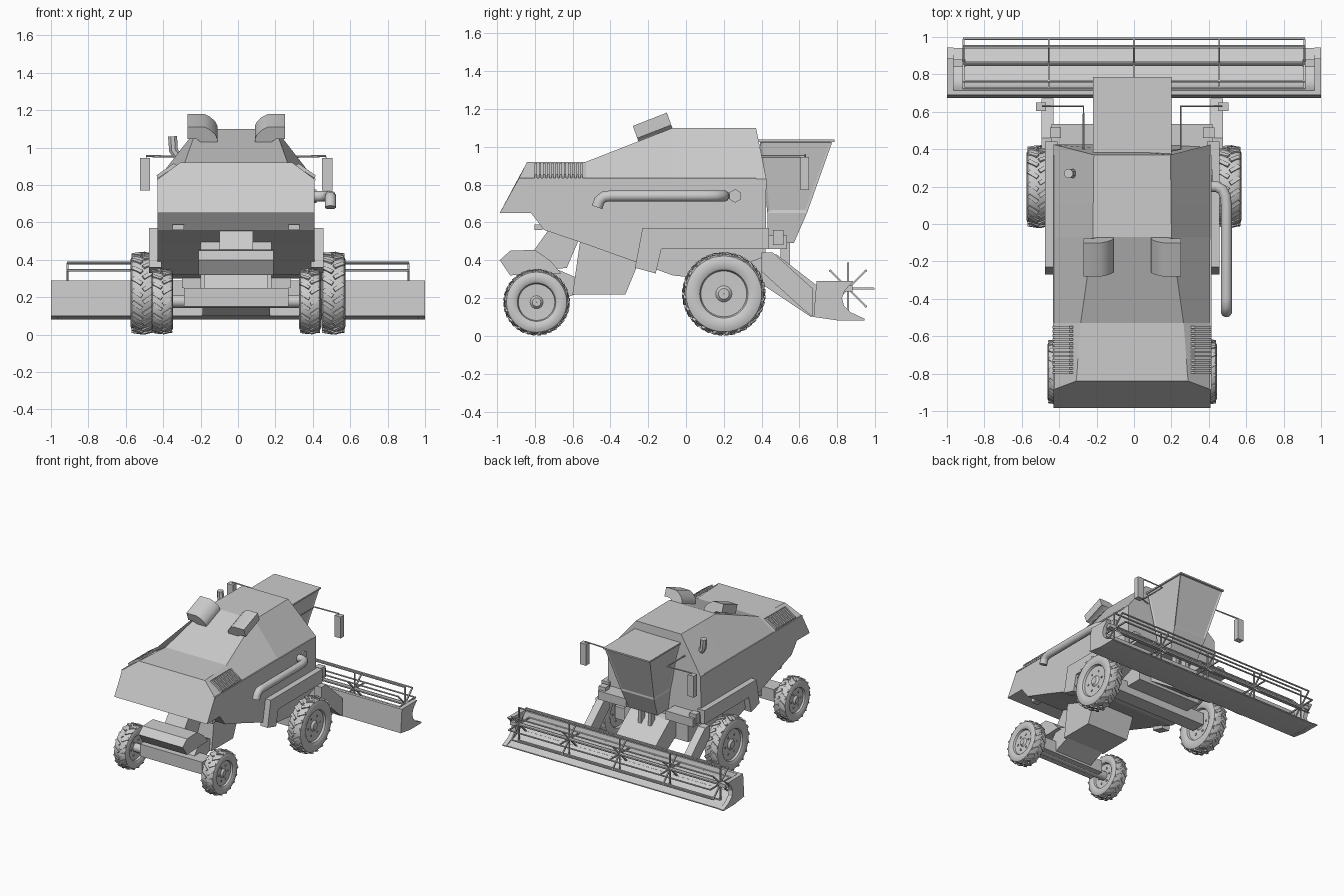
import bpy, bmesh, math
from mathutils import Vector, Matrix

if "Cube" in bpy.data.objects:
    bpy.data.objects.remove(bpy.data.objects["Cube"])


def make(name, verts, faces, smooth=None):
    me = bpy.data.meshes.new(name)
    me.from_pydata([tuple(v) for v in verts], [], faces)
    bm = bmesh.new()
    bm.from_mesh(me)
    bmesh.ops.recalc_face_normals(bm, faces=bm.faces)
    bm.to_mesh(me)
    bm.free()
    ob = bpy.data.objects.new(name, me)
    bpy.context.collection.objects.link(ob)
    if smooth:
        bpy.ops.object.select_all(action='DESELECT')
        ob.select_set(True)
        bpy.context.view_layer.objects.active = ob
        bpy.ops.object.shade_smooth_by_angle(angle=math.radians(smooth))
    return ob


def loft(name, rings, closed=False, smooth=None):
    n, m = len(rings[0]), len(rings)
    verts = [p for r in rings for p in r]
    faces = [(i * n + j, i * n + (j + 1) % n, (i + 1) % m * n + (j + 1) % n, (i + 1) % m * n + j)
             for i in range(m if closed else m - 1) for j in range(n)]
    if not closed:
        faces += [tuple(range(n)), tuple(range((m - 1) * n, m * n))]
    return make(name, verts, faces, smooth)


def prism(name, pts, x0, x1, smooth=None):
    """Side profile (y, z) extruded along x."""
    return loft(name, [[(x, y, z) for y, z in pts] for x in (x0, x1)], smooth=smooth)


def box(name, x, y, z):
    return prism(name, [(y[0], z[0]), (y[1], z[0]), (y[1], z[1]), (y[0], z[1])], *x)


def tube(name, path, r, n=10):
    path = [Vector(p) for p in path]
    rings = []
    for i, p in enumerate(path):
        d = (path[min(i + 1, len(path) - 1)] - path[max(i - 1, 0)]).normalized()
        q = d.to_track_quat('Z', 'Y')
        rings.append([p + q @ Vector((r * math.cos(a), r * math.sin(a), 0))
                      for a in (math.tau * (k + .5) / n for k in range(n))])
    return loft(name, rings, smooth=40)


def lathe(name, prof, c, n):
    """(x, radius) profile revolved about the x axis through c."""
    return loft(name, [[(c[0] + x, c[1] + r * math.cos(a), c[2] + r * math.sin(a)) for x, r in prof]
                       for a in (math.tau * k / n for k in range(n))], closed=True, smooth=35)


def wheel(name, c, r, w, lugs):
    half = [(-.55 * w, .02), (-.6 * w, .55 * r), (-.85 * w, .58 * r), (-w, .66 * r),
            (-w, .82 * r), (-.88 * w, .91 * r), (-.6 * w, .955 * r)]
    lathe(name + "_tire", half + [(-x, q) for x, q in reversed(half)], c, 40)
    lathe(name + "_hub", [(-.8 * w, .001), (-.8 * w, .13 * r), (-.55 * w, .2 * r),
                          (.55 * w, .2 * r), (.8 * w, .13 * r), (.8 * w, .001)], c, 16)
    bm = bmesh.new()
    for k in range(lugs):                      # chevron tread
        for s in (-1, 1):
            a = math.tau * (k + (.5 if s > 0 else 0)) / lugs
            m = (Matrix.Translation(c) @ Matrix.Rotation(a, 4, 'X')
                 @ Matrix.Translation((s * w * .45, 0, r * .955))
                 @ Matrix.Rotation(s * .6, 4, 'Z') @ Matrix.Rotation(s * .13, 4, 'Y')
                 @ Matrix.Diagonal((w * .95, r * .1, r * .06, 1)))
            bmesh.ops.create_cube(bm, size=1, matrix=m)
    for k in range(6):                         # wheel bolts
        a = math.tau * k / 6
        for s in (-1, 1):
            bmesh.ops.create_cube(bm, size=.012, matrix=Matrix.Translation(
                (c[0] + s * .58 * w, c[1] + .35 * r * math.cos(a), c[2] + .35 * r * math.sin(a))))
    me = bpy.data.meshes.new(name + "_tread")
    bm.to_mesh(me)
    bm.free()
    bpy.context.collection.objects.link(bpy.data.objects.new(name + "_tread", me))


CX = -.01   # hull centre line
# Hull: bottom, shoulder and top (y, z) at each station, with top half width
stations = [((-.985, .65), (-.885, .83), (-.84, .92), .30),
            ((-.82, .65), (-.8, .83), (-.8, .92), .295),
            ((-.75, .56), (-.72, .83), (-.72, .92), .29),
            ((-.53, .485), (-.53, .83), (-.53, .92), .275),
            ((-.07, .32), (-.07, .83), (-.07, 1.10), .21),
            ((.10, .30), (.10, .83), (.10, 1.10), .208),
            ((.42, .42), (.425, .83), (.37, 1.10), .205)]
loft("hull", [[(CX - .42, *b), (CX - .42, *s), (CX - t, *p), (CX + t, *p), (CX + .42, *s), (CX + .42, *b)]
              for b, s, p, t in stations])

# Cab, with inset window panels
rows = [(.49, .43, .57, .13), (.65, .43, .64, .15), (1.03, .39, .775, .205)]
cab = loft("cab", [[(CX - h, a, z), (CX + h, a, z), (CX + h, b, z), (CX - h, b, z)] for z, a, b, h in rows])
bm = bmesh.new()
bm.from_mesh(cab.data)
wins = [f for f in bm.faces if f.calc_center_median().z > .75 and abs(f.normal.z) < .8 and f.normal.y > -.5]
bmesh.ops.inset_individual(bm, faces=wins, thickness=.018, depth=-.006)
bm.to_mesh(cab.data)
bm.free()
box("cab_roof", (CX - .21, CX + .21), (.37, .785), (1.025, 1.037))

for s, side in ((-1, "left"), (1, "right")):
    def X(a, b, off=CX):
        return tuple(sorted((off + s * a, off + s * b)))

    # Side skirts, seam strips and louvres
    prism(side + "_skirt", [(-.27, .36), (-.23, .57), (.44, .57), (.44, .46), (-.13, .46), (-.16, .33)],
          *X(.40, .467))
    box(side + "_seam", X(.41, .424), (-.885, .37), (.824, .834))
    for k in range(12):
        y = -.80 + k * .022
        loft(side + "_louvre", [[(CX + s * .42, yy, .835), (CX + s * .315, yy, .905),
                                 (CX + s * .335, yy, .915), (CX + s * .425, yy, .852)] for yy in (y, y + .012)])
    # Roof scoops: curved profile extruded along a tilted direction
    prof = [(.10, 1.00), (.10, 1.08), (.112, 1.105), (.14, 1.13), (.17, 1.145), (.26, 1.145),
            (.26, 1.08), (.21, 1.08), (.19, 1.065), (.18, 1.04), (.18, .96)]
    loft(side + "_roof_scoop", [[(CX + s * x, y - (z - 1.1) * .36, z + dz) for x, z in prof]
                                for y, dz in ((-.265, -.035), (-.085, .035))], smooth=40)
    # Mirrors
    tube(side + "_mirror_arm", [(CX + s * .2, .39, .94), (CX + s * .26, .40, .95), (CX + s * .26, .63, .95),
                                (CX + s * .48, .63, .955), (CX + s * .48, .63, .90)], .006, 6)
    box(side + "_mirror", X(.46, .515), (.605, .65), (.77, .945))
    # Front platform, lamp and slanted side struts
    box(side + "_platform", X(.18, .43), (.40, .535), (.46, .53))
    box(side + "_front_lamp", X(.38, .44), (.46, .515), (.48, .56))
    prism(side + "_front_strut", [(.40, .44), (.46, .44), (.67, .25), (.67, .10), (.62, .14), (.40, .34)],
          *X(.42, .485))
    box(side + "_cab_post", X(.03, .06), (.50, .55), (.33, .50))
    box(side + "_rear_lamp", X(.28, .34), (-.80, -.76), (.56, .59))
    wheel(side + "_front_wheel", (s * .51, .20, .222), .22, .064, 20)
    wheel(side + "_rear_wheel", (CX + s * .395, -.79, .178), .175, .058, 18)

# Unloading pipe and port on the right side
tube("unloading_pipe", [(.40, .20, .74), (.44, .20, .74), (.47, .185, .74), (.488, .15, .74), (.494, .10, .74),
                        (.494, -.40, .74), (.494, -.435, .735), (.494, -.458, .715), (.494, -.47, .68)], .03, 12)
tube("side_port", [(.40, .26, .74), (.42, .26, .74)], .036, 6)
# Exhaust on the left side
tube("exhaust", [(-.32, .27, .90), (-.32, .27, .95), (-.345, .27, .985), (-.35, .27, 1.06)], .026, 8)

# Rear underbody: straw chute, bracket, spreader and axles
prism("straw_chute", [(-.56, .50), (-.25, .39), (-.32, .22), (-.60, .22)], -.20, .18)
prism("rear_bracket", [(-.82, .43), (-.72, .57), (-.57, .50), (-.63, .36), (-.80, .34)], -.10, .08)
prism("spreader", [(-.985, .40), (-.93, .45), (-.80, .455), (-.72, .40), (-.66, .33), (-.93, .32)], -.21, .19)
box("rear_axle", (-.29, .27), (-.85, -.72), (.15, .25))
prism("axle_link", [(-.80, .24), (-.70, .36), (-.56, .30), (-.56, .23), (-.74, .16)], -.18, .16)
tube("rear_axle_shaft", [(-.40, -.79, .178), (.38, -.79, .178)], .035)
box("front_axle", (-.46, .46), (.14, .26), (.19, .29))
box("axle_housing", (-.30, .28), (.08, .40), (.25, .42))

# Feeder house
prism("feeder_house", [(.34, .45), (.48, .43), (.70, .26), (.70, .11), (.66, .10), (.36, .30)], -.19, .17)

# Header trough, end plates and cutter bar
prism("header_trough", [(.675, .10), (.69, .29), (.715, .29), (.73, .22), (.76, .165), (.81, .13),
                        (.94, .09), (.94, .082), (.80, .085)], -.985, .985, smooth=35)
for s in (-1, 1):
    x = sorted((s * .965, s))
    prism("header_end_plate", [(.675, .10), (.69, .29), (.885, .29), (.84, .24), (.825, .20), (.835, .16),
                               (.87, .125), (.945, .09), (.945, .082), (.80, .082)], *x)
    box("reel_mount", sorted((s * .90, s * .975)), (.84, .88), (.235, .265))

# Reel: shaft, eight bars and five spoke sets
RY, RZ, RR = .857, .25, .133
tube("reel_shaft", [(-.95, RY, RZ), (.95, RY, RZ)], .014, 8)
for k in range(8):
    a = math.tau * k / 8
    y, z = RY + RR * math.cos(a), RZ + RR * math.sin(a)
    tube("reel_bar", [(-.915, y, z), (.915, y, z)], .007, 6)
    for x in (-.912, -.456, 0, .456, .912):
        tube("reel_spoke", [(x, RY, RZ), (x, y, z)], .007, 4)
